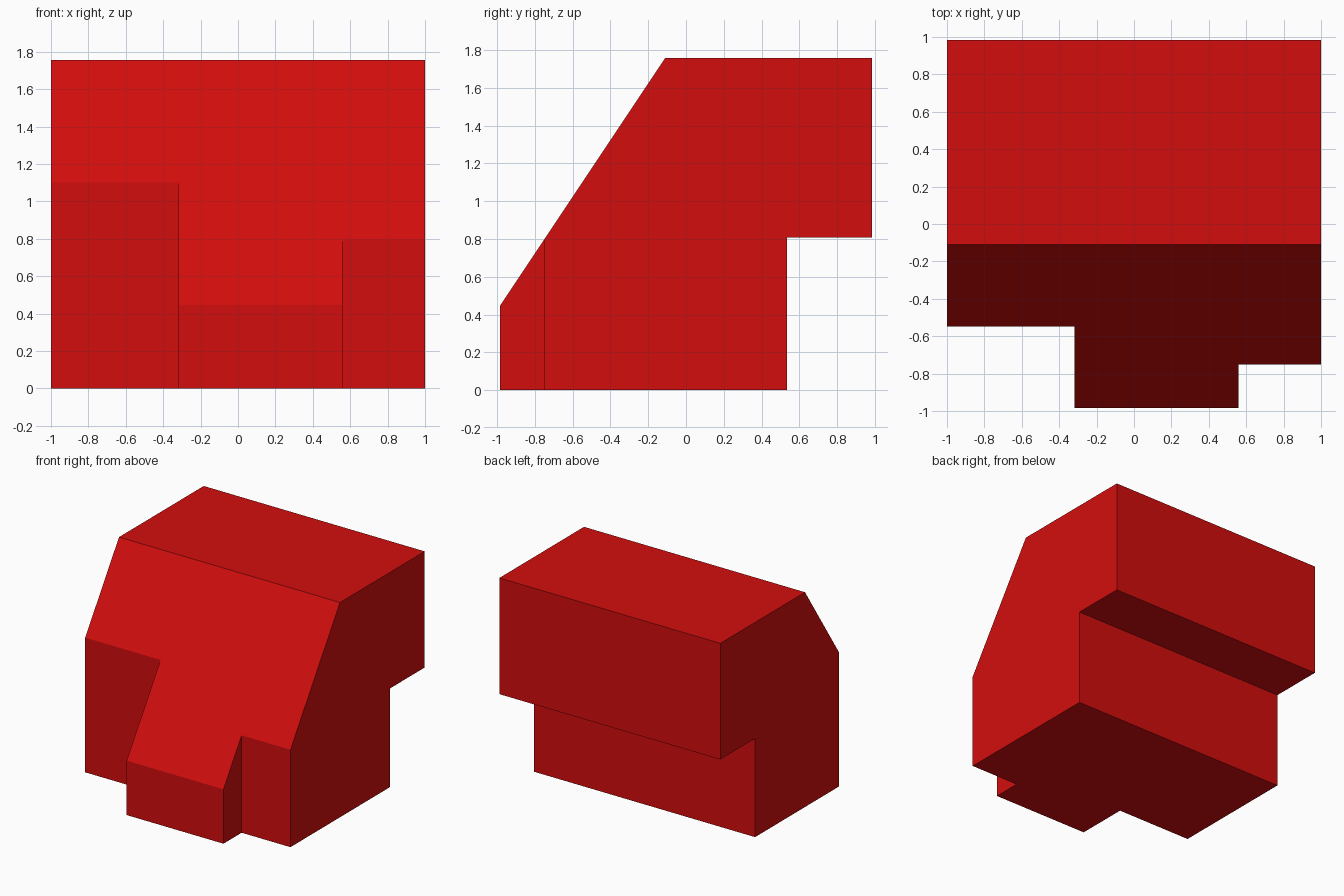
import bpy, bmesh

if "Cube" in bpy.data.objects:
    bpy.data.objects.remove(bpy.data.objects["Cube"])

red = bpy.data.materials.new("red")
red.diffuse_color = (0.65, 0.004, 0.004, 1)
red.use_nodes = True
red.node_tree.nodes["Principled BSDF"].inputs["Base Color"].default_value = red.diffuse_color


def extrude_profile(name, profile, x0, x1):
    """Extrude a (y, z) outline along x."""
    bm = bmesh.new()
    face = bm.faces.new([bm.verts.new((x0, y, z)) for y, z in profile])
    side = bmesh.ops.extrude_face_region(bm, geom=[face])["geom"]
    moved = [v for v in side if isinstance(v, bmesh.types.BMVert)]
    bmesh.ops.translate(bm, verts=moved, vec=(x1 - x0, 0, 0))
    bmesh.ops.recalc_face_normals(bm, faces=bm.faces)
    mesh = bpy.data.meshes.new(name)
    bm.to_mesh(mesh)
    bm.free()
    obj = bpy.data.objects.new(name, mesh)
    bpy.context.collection.objects.link(obj)
    return obj


# Main body: sloped front, overhanging back
body = extrude_profile("body", [
    (-0.985, 0), (0.535, 0), (0.535, 0.807), (0.985, 0.807),
    (0.985, 1.757), (-0.11, 1.757), (-0.985, 0.445)], -1, 1)
body.data.materials.append(red)

# Front corner recesses: left is deep, right is shallow
for name, x0, x1, depth in (("left_recess", -1.2, -0.318, -0.547),
                            ("right_recess", 0.558, 1.2, -0.75)):
    cutter = extrude_profile(name, [(-1.2, -0.2), (depth, -0.2), (depth, 2), (-1.2, 2)], x0, x1)
    cutter.hide_render = True
    cut = body.modifiers.new(name, 'BOOLEAN')
    cut.operation = 'DIFFERENCE'
    cut.solver = 'EXACT'
    cut.object = cutter
    bpy.context.view_layer.objects.active = body
    bpy.ops.object.modifier_apply(modifier=cut.name)
    bpy.data.objects.remove(cutter)
